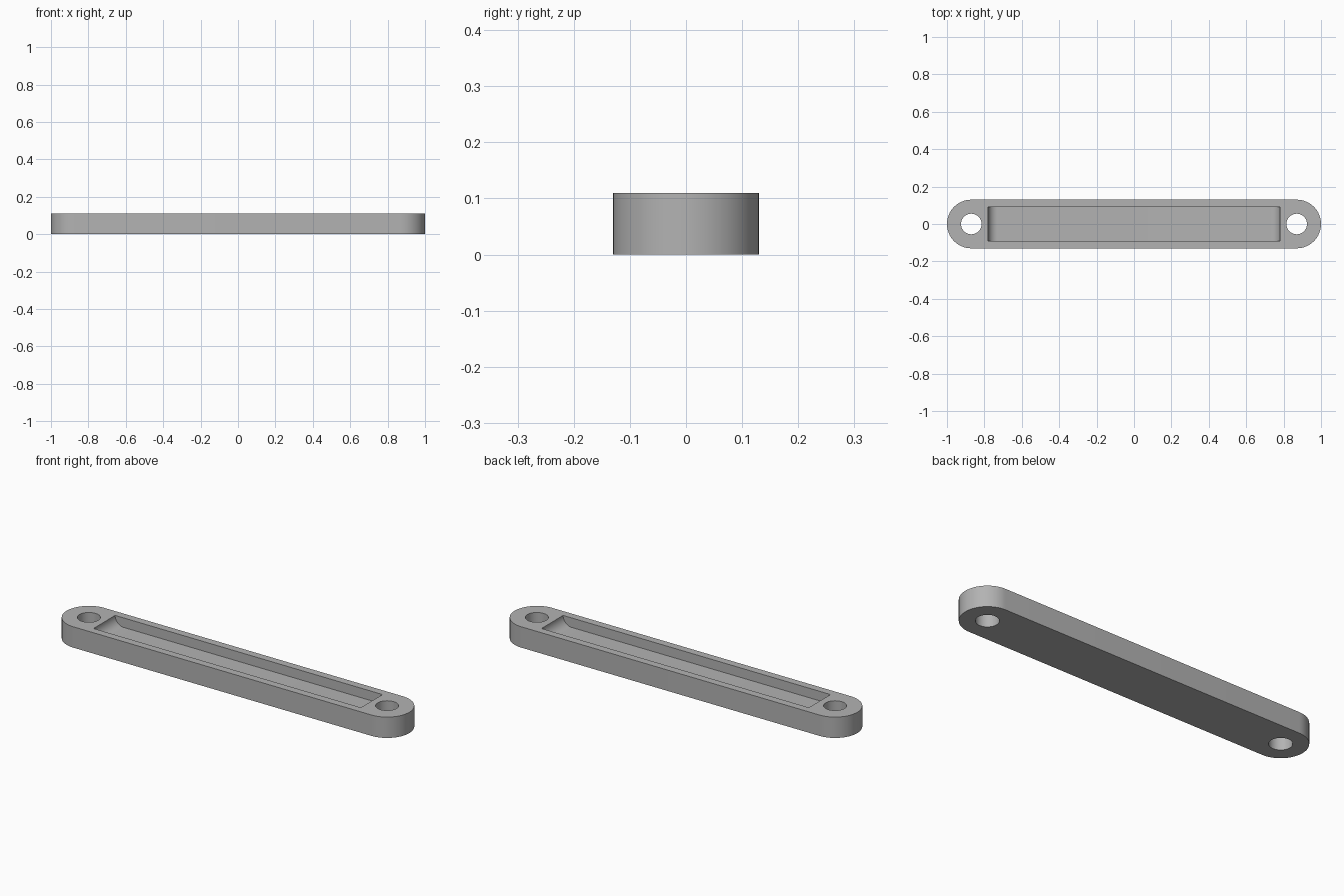
import bpy, bmesh, math
from mathutils import Matrix

if "Cube" in bpy.data.objects:
    bpy.data.objects.remove(bpy.data.objects["Cube"], do_unlink=True)

HALF_WIDTH, HEIGHT = 0.13, 0.11
HOLE_X, HOLE_RADIUS = 0.87, 0.055
POCKET_X, POCKET_Y, POCKET_DEPTH = 0.78, 0.09, 0.05

grey = bpy.data.materials.new("plain grey")
grey.use_nodes = True
grey.diffuse_color = (0.45, 0.45, 0.45, 1)
grey.node_tree.nodes["Principled BSDF"].inputs["Base Color"].default_value = grey.diffuse_color


def arc(cx, cy, radius, start, end, steps):
    angles = [math.radians(start + (end - start) * i / steps) for i in range(steps + 1)]
    return [(cx + radius * math.cos(a), cy + radius * math.sin(a)) for a in angles]


def prism(name, outline, low, high, turn=Matrix()):
    """Extrude a flat outline from low to high, then turn it into place."""
    bm = bmesh.new()
    base = bm.faces.new([bm.verts.new((x, y, low)) for x, y in outline])
    top = bmesh.ops.extrude_face_region(bm, geom=[base])["geom"]
    bmesh.ops.translate(bm, vec=(0, 0, high - low),
                        verts=[v for v in top if isinstance(v, bmesh.types.BMVert)])
    bm.transform(turn)
    bmesh.ops.recalc_face_normals(bm, faces=bm.faces)
    mesh = bpy.data.meshes.new(name)
    bm.to_mesh(mesh)
    bm.free()
    mesh.materials.append(grey)
    obj = bpy.data.objects.new(name, mesh)
    bpy.context.collection.objects.link(obj)
    return obj


# Bar with fully rounded ends
bar = prism("bar", arc(HOLE_X, 0, HALF_WIDTH, -90, 90, 32)
            + arc(-HOLE_X, 0, HALF_WIDTH, 90, 270, 32), 0, HEIGHT)

# Screw holes through both ends
cutters = [prism(name, arc(side * HOLE_X, 0, HOLE_RADIUS, 0, 360, 48)[:-1], -0.1, HEIGHT + 0.1)
           for name, side in (("left_hole_cutter", 1), ("right_hole_cutter", -1))]

# Long pocket whose floor curves up at both ends
curve_x = POCKET_X - POCKET_DEPTH
profile = (arc(-curve_x, HEIGHT, POCKET_DEPTH, 180, 270, 12)
           + arc(curve_x, HEIGHT, POCKET_DEPTH, 270, 360, 12)
           + [(POCKET_X, HEIGHT + 0.1), (-POCKET_X, HEIGHT + 0.1)])
cutters.append(prism("pocket_cutter", profile, -POCKET_Y, POCKET_Y,
                     Matrix.Rotation(math.radians(90), 4, 'X')))

# Cut the bar, then drop the cutters
bpy.context.view_layer.objects.active = bar
bar.select_set(True)
for cutter in cutters:
    cut = bar.modifiers.new(cutter.name, 'BOOLEAN')
    cut.operation, cut.solver, cut.object = 'DIFFERENCE', 'EXACT', cutter
    bpy.ops.object.modifier_apply(modifier=cut.name)
    bpy.data.objects.remove(cutter, do_unlink=True)

bpy.ops.object.shade_smooth_by_angle(angle=math.radians(30))
